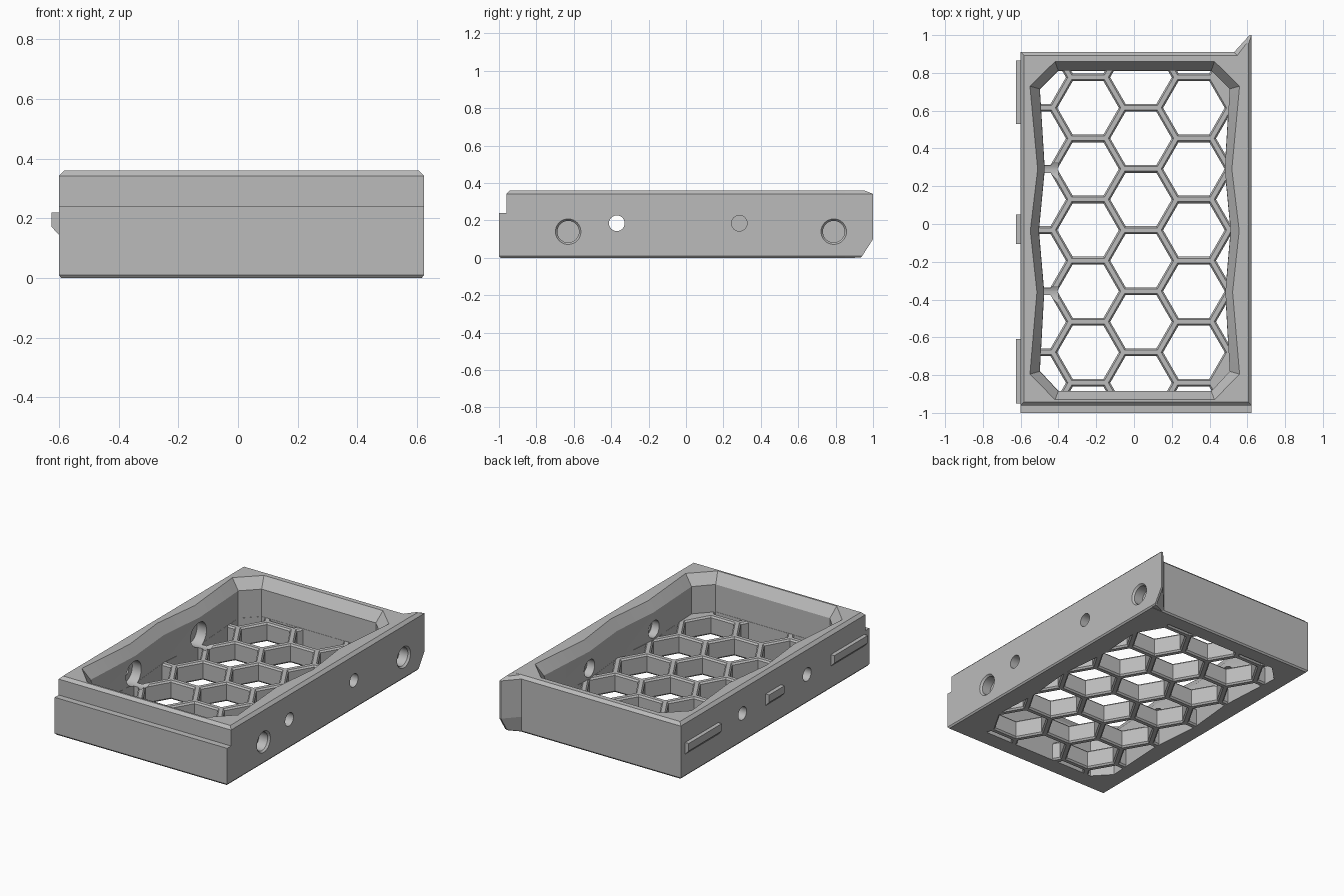
import bpy, bmesh, math
from mathutils import Matrix

if "Cube" in bpy.data.objects:
    bpy.data.objects.remove(bpy.data.objects["Cube"], do_unlink=True)

grey = bpy.data.materials.new("plain grey")
grey.use_nodes = True
colour = (0.5, 0.5, 0.5, 1)
grey.diffuse_color = colour
grey.node_tree.nodes["Principled BSDF"].inputs["Base Color"].default_value = colour


def loft(bm, rings):
    """Skin a stack of (z, outline) rings and cap both ends."""
    loops = [[bm.verts.new((x, y, z)) for x, y in pts] for z, pts in rings]
    for a, b in zip(loops, loops[1:]):
        for i in range(len(a)):
            j = (i + 1) % len(a)
            bm.faces.new((a[i], a[j], b[j], b[i]))
    bm.faces.new(loops[0][::-1])
    bm.faces.new(loops[-1])


def make(name, bm):
    bmesh.ops.recalc_face_normals(bm, faces=bm.faces)
    me = bpy.data.meshes.new(name)
    bm.to_mesh(me)
    bm.free()
    me.materials.append(grey)
    ob = bpy.data.objects.new(name, me)
    bpy.context.collection.objects.link(ob)
    return ob


def solid(name, rings):
    bm = bmesh.new()
    loft(bm, rings)
    return make(name, bm)


def combine(target, tool, operation):
    """Apply an exact boolean and remove the tool."""
    mod = target.modifiers.new(operation, 'BOOLEAN')
    mod.operation, mod.object, mod.solver = operation, tool, 'EXACT'
    bpy.context.view_layer.objects.active = target
    bpy.ops.object.modifier_apply(modifier=mod.name)
    bpy.data.objects.remove(tool, do_unlink=True)


def bore(bm, r0, r1, x0, x1, y, z):
    """Round hole along x, going from radius r0 at x0 to r1 at x1."""
    at = Matrix.Translation(((x0 + x1) / 2, y, z)) @ Matrix.Rotation(math.pi / 2, 4, 'Y')
    bmesh.ops.create_cone(bm, cap_ends=True, segments=32, radius1=r0, radius2=r1,
                          depth=x1 - x0, matrix=at)


def rect(front=-1.0, inset=0.0):
    x0, x1, y0, y1 = -0.6 + inset, 0.623 - inset, front + inset, 0.91 - inset
    return [(x0, y0), (x1, y0), (x1, y1), (x0, y1)]


def mirrored(half):
    """Close a right-hand outline with its mirror image."""
    c = 0.004
    return [(c + x, y) for x, y in half] + [(c - x, y) for x, y in reversed(half)]


# Outer body with stepped front and chamfered rims
tray = solid("tray", [(0, rect(inset=0.008)), (0.01, rect()), (0.24, rect()),
                      (0.24, rect(-0.96)), (0.342, rect(-0.96)),
                      (0.36, rect(-0.96, 0.018))])

# Pointed fin at the back of the left wall
def fin(y_tip, inset=0.0):
    return [(0.53 + inset, 0.85), (0.53 + inset, 0.91 - inset),
            (0.612 - inset, y_tip), (0.623 - inset, y_tip), (0.623 - inset, 0.85)]

combine(tray, solid("fin", [(0.002, fin(0.935, 0.006)), (0.01, fin(0.942)), (0.1, fin(1.0)),
                            (0.342, fin(1.0)), (0.3595, fin(0.955, 0.017))]), 'UNION')

# Cavity with waved side walls and a sloping rim
wall = mirrored([(0.405, -0.885), (0.503, -0.78), (0.48, -0.36), (0.508, -0.035),
                 (0.477, 0.29), (0.503, 0.715), (0.405, 0.812)])
rim = mirrored([(0.422, -0.93), (0.555, -0.795), (0.518, -0.36), (0.553, -0.035),
                (0.514, 0.29), (0.555, 0.73), (0.422, 0.86)])
FLOOR = 0.12
combine(tray, solid("cavity", [(FLOOR, wall), (0.295, wall), (0.36, rim), (0.4, rim)]),
        'DIFFERENCE')

# Honeycomb openings, clipped to the inside of the walls
def hexagon(cx, cy, r):
    return [(cx + r * math.cos(k * math.pi / 3), cy + r * math.sin(k * math.pi / 3))
            for k in range(6)]

PITCH = 0.3235
bm = bmesh.new()
for col in range(-2, 3):
    cx = 0.037 + col * PITCH * math.sqrt(0.75)
    for row in range(-3, 4):
        cy = -0.032 + PITCH * (row + (0 if col % 2 else 0.5))
        if col == 2 and abs(cy) > 0.6:
            continue
        loft(bm, [(z, hexagon(cx, cy, r)) for z, r in
                  ((-0.02, 0.173), (0, 0.173), (0.01, 0.163),
                   (FLOOR - 0.01, 0.163), (FLOOR, 0.173), (FLOOR + 0.02, 0.173))])
cells = make("cells", bm)
inner = [(x * 0.998, y * 0.998) for x, y in wall]
combine(cells, solid("clip", [(-0.1, inner), (0.2, inner)]), 'INTERSECT')
combine(tray, cells, 'DIFFERENCE')

# Screw holes through both walls, widened on the inside
for y in (-0.37, 0.285):
    for r0, r1, x0, x1 in ((0.042, 0.042, -0.8, 0.8), (0.078, 0.078, -0.545, -0.4),
                           (0.055, 0.055, 0.44, 0.54)):
        bm = bmesh.new()
        bore(bm, r0, r1, x0, x1, y, 0.185)
        combine(tray, make("bore", bm), 'DIFFERENCE')

# Blind sockets with a chamfered mouth in the left wall
for y in (-0.63, 0.79):
    for r0, r1, x0, x1 in ((0.058, 0.058, 0.55, 0.7), (0.058, 0.07, 0.611, 0.625)):
        bm = bmesh.new()
        bore(bm, r0, r1, x0, x1, y, 0.14)
        combine(tray, make("socket", bm), 'DIFFERENCE')

# Snap tabs on the right wall, sloped underneath
for name, y0, y1 in (("front_tab", -0.95, -0.61), ("middle_tab", -0.105, 0.05),
                     ("back_tab", 0.53, 0.865)):
    def plate(x):
        return [(x, y0), (-0.59, y0), (-0.59, y1), (x, y1)]
    solid(name, [(0.145, plate(-0.6)), (0.172, plate(-0.625)), (0.22, plate(-0.625))])

# Smooth the round bores only
bpy.ops.object.select_all(action='DESELECT')
tray.select_set(True)
bpy.context.view_layer.objects.active = tray
bpy.ops.object.shade_smooth_by_angle(angle=math.radians(15))
